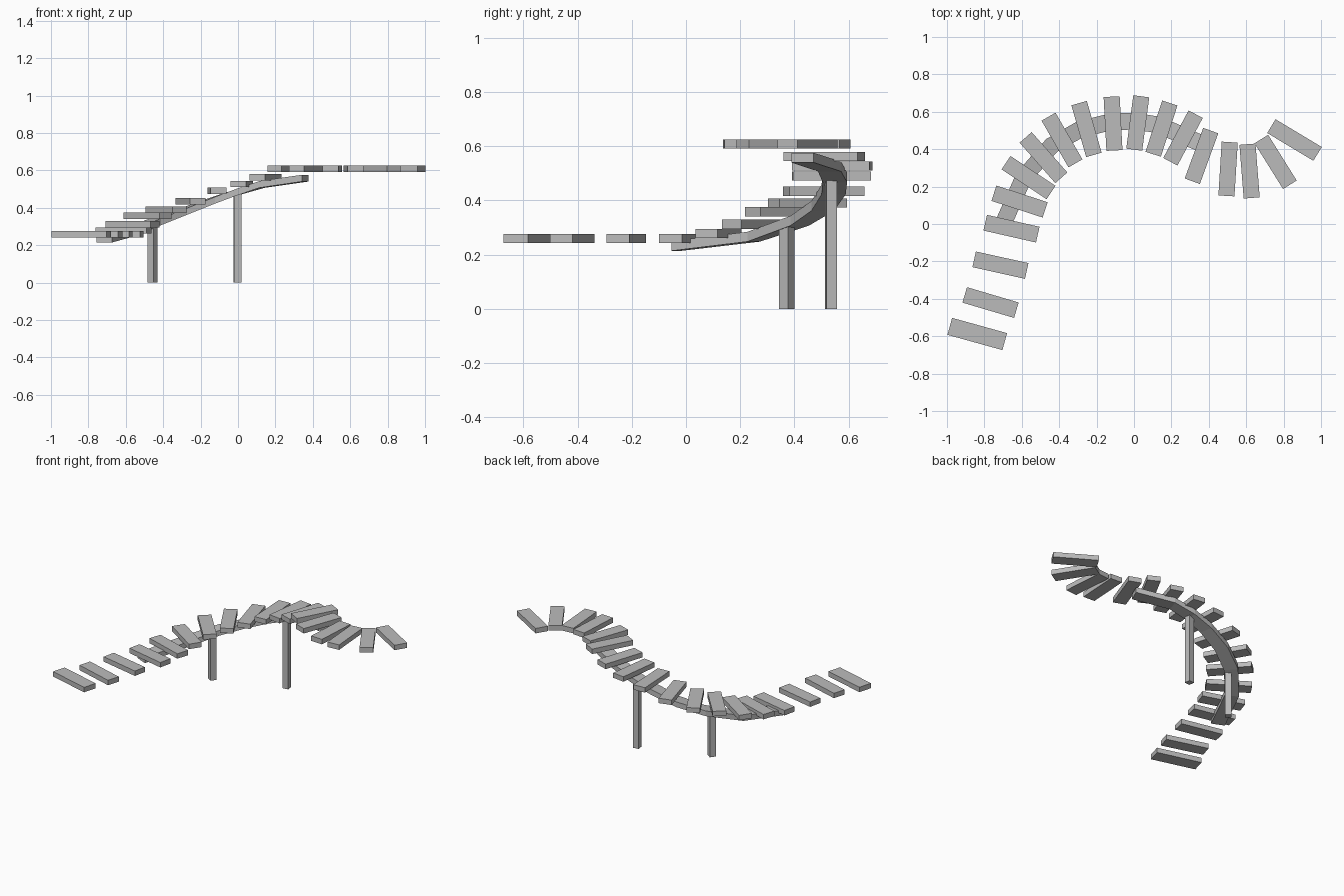
import bpy, bmesh
from math import radians
from mathutils import Vector, Matrix

cube = bpy.data.objects.get("Cube")
if cube:
    bpy.data.objects.remove(cube, do_unlink=True)

grey = bpy.data.materials.new("stone_grey")
grey.use_nodes = True
grey.diffuse_color = (0.5, 0.5, 0.5, 1)
grey.node_tree.nodes["Principled BSDF"].inputs["Base Color"].default_value = (0.5, 0.5, 0.5, 1)


def finish(name, bm):
    bmesh.ops.recalc_face_normals(bm, faces=bm.faces)
    mesh = bpy.data.meshes.new(name)
    bm.to_mesh(mesh)
    bm.free()
    mesh.materials.append(grey)
    obj = bpy.data.objects.new(name, mesh)
    bpy.context.collection.objects.link(obj)
    return obj


def box(name, centre, size, angle):
    bm = bmesh.new()
    bmesh.ops.create_cube(bm, size=1, matrix=Matrix.Diagonal((*size, 1)))
    obj = finish(name, bm)
    obj.location = centre
    obj.rotation_euler.z = radians(angle)


def sweep(name, path, width, height):
    """Upright rectangular section carried along a path, mitred at each point."""
    bm = bmesh.new()
    pts = [Vector(p) for p in path]
    rings = []
    for i, p in enumerate(pts):
        along = pts[min(i + 1, len(pts) - 1)] - pts[max(i - 1, 0)]
        side = Vector((-along.y, along.x, 0)).normalized() * width / 2
        up = Vector((0, 0, height / 2))
        rings.append([bm.verts.new(p + o) for o in (side + up, side - up, -side - up, up - side)])
    for a, b in zip(rings, rings[1:]):
        for k in range(4):
            n = (k + 1) % 4
            bm.faces.new((a[k], a[n], b[n], b[k]))
    bm.faces.new(rings[0])
    bm.faces.new(rings[-1])
    finish(name, bm)


# Treads: x, y, height, turn in degrees
LOW, HIGH = 0.259, 0.608
treads = [
    (-.767, -.42, LOW, -16.5), (-.714, -.22, LOW, -12.5), (-.655, -.025, LOW, -12.8),
    (-.612, .12, .278, -18), (-.564, .248, .312, -33.5), (-.484, .355, .358, -48.5),
    (-.385, .449, .39, -60), (-.254, .508, .434, -74), (-.112, .537, .49, -87),
    (.02, .54, .527, 82.5), (.147, .51, .562, 72), (.262, .46, HIGH, 62),
    (.361, .364, HIGH, 70), (.503, .294, HIGH, 86.5), (.618, .283, HIGH, -85.5),
    (.757, .332, HIGH, -58), (.858, .449, HIGH, -31),
]
box("landing_tread", (-.838, -.588, LOW), (.305, .094, .034), -15.5)
for i, (x, y, z, turn) in enumerate(treads):
    box(f"tread_{i + 1}", (x, y, z), (.288, .086, .034), turn)

# Curved beam under the treads
sweep("support_beam", [
    (-.715, -.035, .232), (-.59, .25, .266), (-.44, .42, .325), (-.29, .505, .38),
    (-.13, .545, .44), (.0, .55, .485), (.13, .53, .525), (.36, .43, .558),
], .09, .036)

# Posts
for name, x, y, top, turn in (("low_post", -.457, .372, .31, 54), ("high_post", -.003, .536, .475, 7)):
    box(name, (x, y, top / 2), (.04, .04, top), turn)
